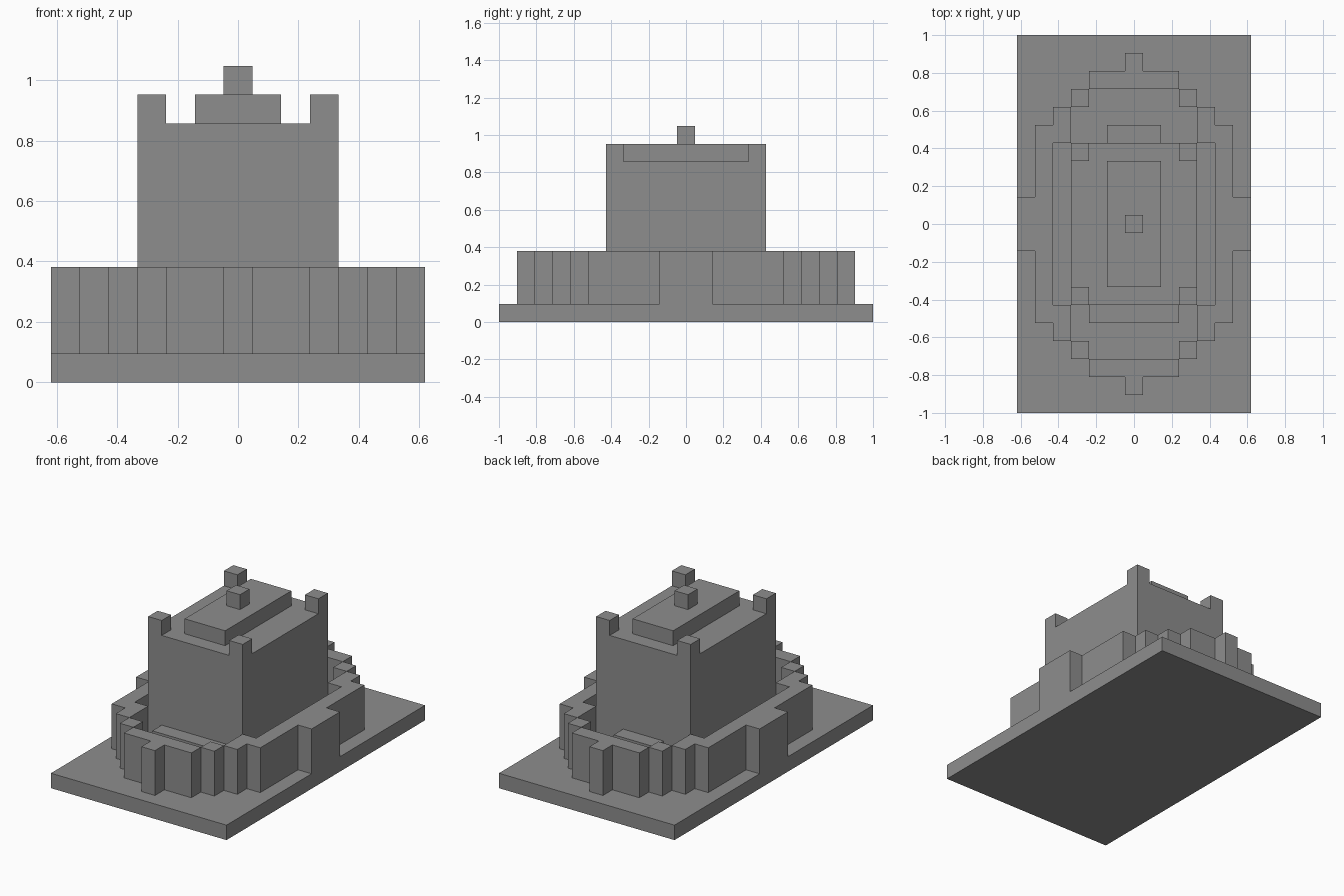
import bpy
import bmesh
from mathutils import Matrix, Vector

if "Cube" in bpy.data.objects:
    bpy.data.objects.remove(bpy.data.objects["Cube"])

U = 2 / 21  # one block: the base is 13 by 21 blocks

stone = bpy.data.materials.new("grey_stone")
stone.use_nodes = True
grey = (0.27, 0.27, 0.27, 1)
stone.diffuse_color = grey
stone.node_tree.nodes["Principled BSDF"].inputs["Base Color"].default_value = grey


def block(name, x, y, z):
    """Box given by its (low, high) range in blocks along each axis."""
    lo, hi = (Vector(c) * U for c in zip(x, y, z))
    size = hi - lo
    bm = bmesh.new()
    bmesh.ops.create_cube(bm, size=1, matrix=Matrix.Translation((lo + hi) / 2)
                          @ Matrix.Diagonal((*size, 1)))
    mesh = bpy.data.meshes.new(name)
    bm.to_mesh(mesh)
    bm.free()
    mesh.materials.append(stone)
    obj = bpy.data.objects.new(name, mesh)
    bpy.context.collection.objects.link(obj)
    return obj


def centred(name, half_x, half_y, z):
    return block(name, (-half_x, half_x), (-half_y, half_y), z)


def mirrored(name, x, y, z, axes):
    """Box repeated across the chosen axes."""
    obj = block(name, x, y, z)
    mod = obj.modifiers.new("mirror", 'MIRROR')
    mod.use_axis = ['X' in axes, 'Y' in axes, False]
    mod.use_mirror_merge = False
    return obj


# Ground slab and keep
centred("base_slab", 6.5, 10.5, (0, 1))
centred("keep", 3.5, 4.5, (1, 9))
mirrored("keep_corner_merlons", (2.5, 3.5), (3.5, 4.5), (9, 10), "XY")
centred("roof_slab", 1.5, 3.5, (9, 10))
centred("roof_finial", 0.5, 0.5, (10, 11))

# Stepped ring wall
WALL = (1, 4)
mirrored("end_walls", (-2.5, 2.5), (7.5, 8.5), WALL, "Y")
mirrored("end_buttresses", (-0.5, 0.5), (8.5, 9.5), WALL, "Y")
mirrored("outer_step_walls", (2.5, 3.5), (6.5, 7.5), WALL, "XY")
mirrored("inner_step_walls", (3.5, 4.5), (4.5, 6.5), WALL, "XY")
mirrored("side_walls", (4.5, 5.5), (-5.5, 5.5), WALL, "X")
mirrored("side_buttresses", (5.5, 6.5), (-1.5, 1.5), WALL, "X")

# Low ledges against the keep
block("front_ledge", (-2.5, 2.5), (-5.5, -4.5), (1, 3))
block("back_ledge", (-1.5, 1.5), (4.5, 5.5), (1, 3))
